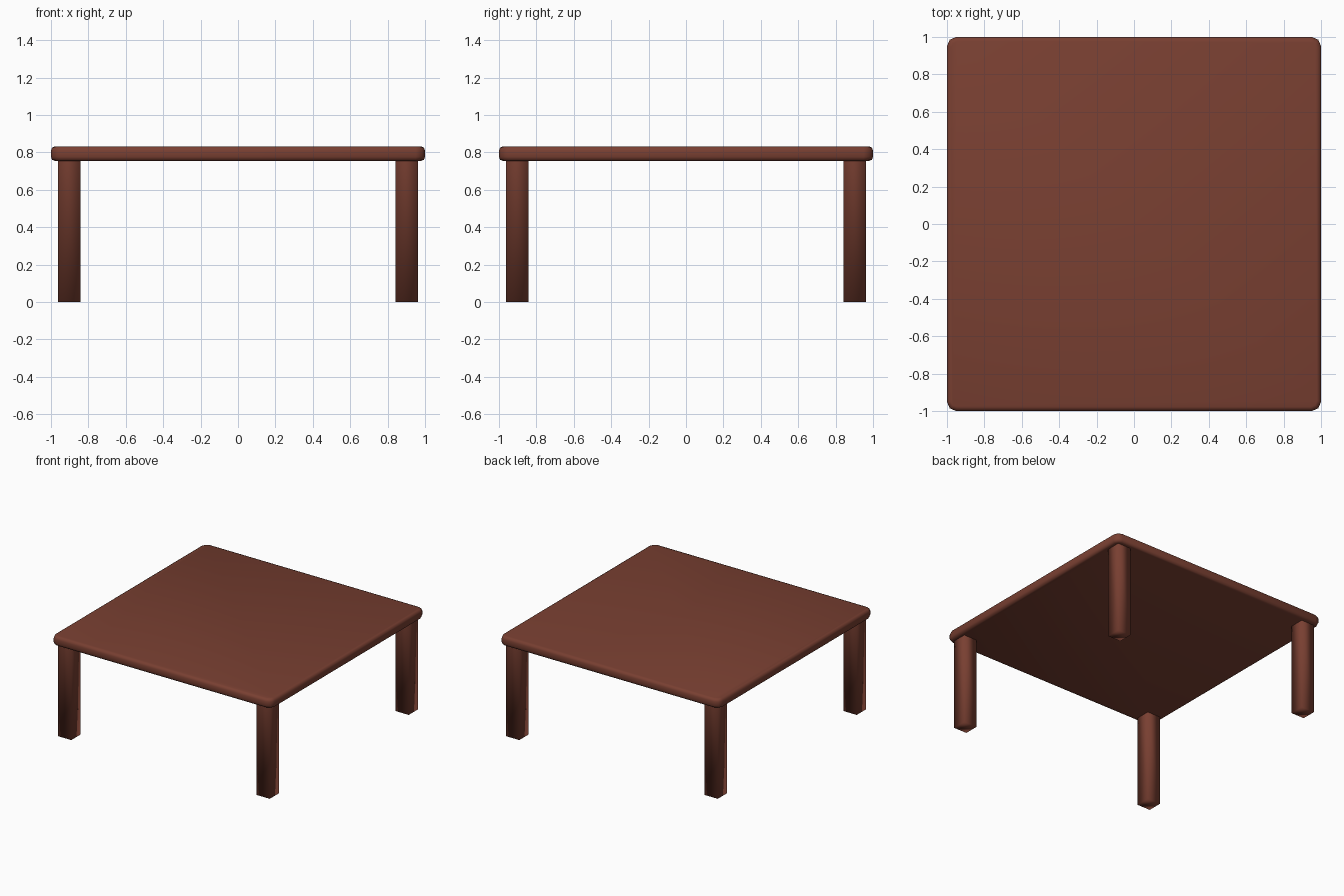
import bpy, bmesh

if "Cube" in bpy.data.objects:
    bpy.data.objects.remove(bpy.data.objects["Cube"])

wood = bpy.data.materials.new("reddish brown wood")
wood.diffuse_color = (0.19, 0.05, 0.031, 1)
wood.use_nodes = True
wood.node_tree.nodes["Principled BSDF"].inputs["Base Color"].default_value = wood.diffuse_color

TOP_Z, UNDER_Z = 0.832, 0.754
LEG_POS, LEG_W = 0.902, 0.12


def box(bm, sx, sy, z0, z1, cx=0, cy=0):
    verts = bmesh.ops.create_cube(bm, size=1)["verts"]
    for v in verts:
        v.co.x = v.co.x * sx + cx
        v.co.y = v.co.y * sy + cy
        v.co.z = z0 if v.co.z < 0 else z1


def finish(name, bm):
    bmesh.ops.recalc_face_normals(bm, faces=bm.faces)
    for f in bm.faces:
        f.smooth = True
    mesh = bpy.data.meshes.new(name)
    bm.to_mesh(mesh)
    bm.free()
    mesh.materials.append(wood)
    obj = bpy.data.objects.new(name, mesh)
    bpy.context.collection.objects.link(obj)


# Tabletop: rounded plan corners, then softened rims
bm = bmesh.new()
box(bm, 2, 2, UNDER_Z, TOP_Z)
corners = [e for e in bm.edges if abs(e.verts[0].co.z - e.verts[1].co.z) > 0.01]
bmesh.ops.bevel(bm, geom=corners, offset=0.05, segments=2, profile=0.5, affect='EDGES')
rims = [e for e in bm.edges
        if abs(e.verts[0].co.z - e.verts[1].co.z) < 0.001 and len(e.link_faces) == 2]
bmesh.ops.bevel(bm, geom=rims, offset=0.022, segments=2, profile=0.5, affect='EDGES')
finish("tabletop", bm)

# Four square legs, smooth shaded, open where they meet the tabletop
for side, sx in (("left", -1), ("right", 1)):
    for end, sy in (("front", -1), ("back", 1)):
        bm = bmesh.new()
        box(bm, LEG_W, LEG_W, 0, UNDER_Z + 0.004, sx * LEG_POS, sy * LEG_POS)
        bmesh.ops.recalc_face_normals(bm, faces=bm.faces)
        cap = [f for f in bm.faces if f.normal.z > 0.9]
        bmesh.ops.delete(bm, geom=cap, context='FACES')
        finish(f"{end}_{side}_leg", bm)
